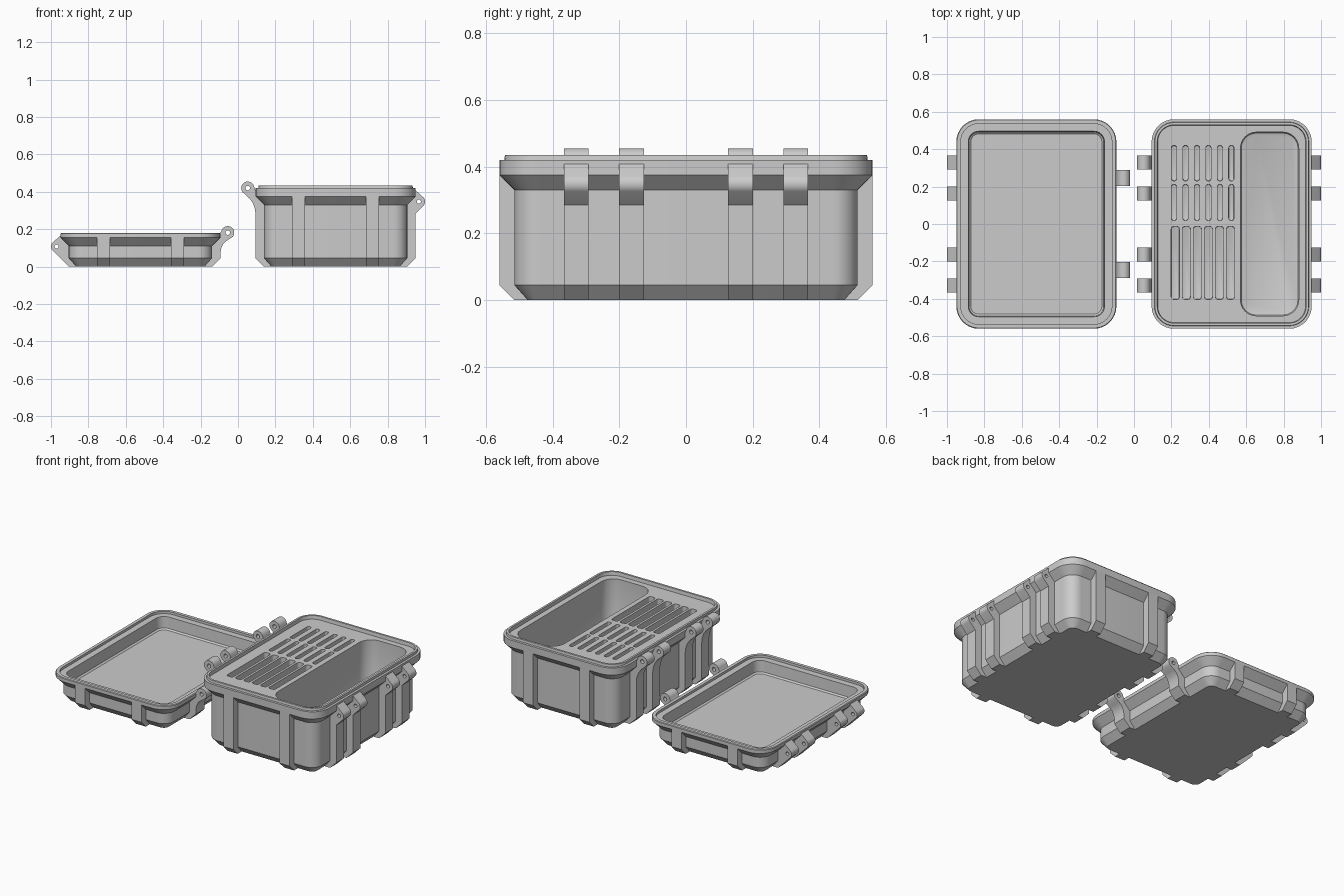
import bpy, bmesh, math
from mathutils import Vector

cube = bpy.data.objects.get("Cube")
if cube:
    bpy.data.objects.remove(cube, do_unlink=True)

grey = bpy.data.materials.new("plain grey")
grey.use_nodes = True
grey.diffuse_color = (0.6, 0.6, 0.6, 1)
grey.node_tree.nodes["Principled BSDF"].inputs["Base Color"].default_value = (0.6, 0.6, 0.6, 1)

HALF_X, HALF_Y, CORNER = 0.428, 0.56, 0.12
BOX_X, LID_X = 0.522, -0.522
DECK_Z = 0.413
PAIRS = (-0.329, -0.1635, 0.1635, 0.329)   # ribs on the long sides
RIB_W = 0.074


def finish(bm, name):
    bmesh.ops.recalc_face_normals(bm, faces=bm.faces)
    mesh = bpy.data.meshes.new(name)
    bm.to_mesh(mesh)
    bm.free()
    mesh.materials.append(grey)
    obj = bpy.data.objects.new(name, mesh)
    bpy.context.collection.objects.link(obj)
    return obj


def activate(obj):
    bpy.ops.object.select_all(action='DESELECT')
    obj.select_set(True)
    bpy.context.view_layer.objects.active = obj


def smooth(obj):
    activate(obj)
    bpy.ops.object.shade_smooth_by_angle(angle=math.radians(30))


def cut(obj, cutter):
    mod = obj.modifiers.new("cut", 'BOOLEAN')
    mod.operation, mod.solver, mod.object = 'DIFFERENCE', 'EXACT', cutter
    activate(obj)
    bpy.ops.object.modifier_apply(modifier=mod.name)
    bpy.data.objects.remove(cutter, do_unlink=True)


def loft(bm, cx, cy, hx, hy, radius, profile, steps=8):
    """Stack rounded rectangles given as (inset, z) and cap both ends."""
    rings = []
    for inset, z in profile:
        r = max(radius - inset, 0.004)
        ring = []
        for q, (sx, sy) in enumerate(((1, 1), (-1, 1), (-1, -1), (1, -1))):
            for i in range(steps + 1):
                a = math.pi / 2 * (q + i / steps)
                ring.append(bm.verts.new((cx + sx * (hx - inset - r) + r * math.cos(a),
                                          cy + sy * (hy - inset - r) + r * math.sin(a), z)))
        rings.append(ring)
    n = len(rings[0])
    for low, high in zip(rings, rings[1:]):
        for i in range(n):
            j = (i + 1) % n
            bm.faces.new((low[i], low[j], high[j], high[i]))
    bm.faces.new(rings[0][::-1])
    bm.faces.new(rings[-1])


def shell(name, cx, profile):
    bm = bmesh.new()
    loft(bm, cx, 0, HALF_X, HALF_Y, CORNER, profile)
    return finish(bm, name)


def prism(bm, origin, out, width, profile):
    """Extrude an (outward, z) profile sideways along a wall."""
    side = Vector((-out.y, out.x, 0)) * width / 2
    ends = [[bm.verts.new(origin + out * d + Vector((0, 0, z)) + side * s) for d, z in profile]
            for s in (-1, 1)]
    n = len(profile)
    for i in range(n):
        j = (i + 1) % n
        bm.faces.new((ends[0][i], ends[0][j], ends[1][j], ends[1][i]))
    bm.faces.new(ends[0][::-1])
    bm.faces.new(ends[1])


def arc(centre, r, start, end, steps=14):
    angles = [math.radians(start + (end - start) * i / steps) for i in range(steps + 1)]
    return [(centre[0] + r * math.cos(a), centre[1] + r * math.sin(a)) for a in angles]


def wall_ribs(name, cx, sign, ys, width, profile, pin, hole):
    """Ribs with lugs on a long wall, drilled for a pin."""
    bm = bmesh.new()
    for y in ys:
        prism(bm, Vector((cx + sign * HALF_X, y, 0)), Vector((sign, 0, 0)), width, profile)
    ribs = finish(bm, name)
    bm = bmesh.new()
    prism(bm, Vector((cx + sign * HALF_X, 0, 0)), Vector((sign, 0, 0)), 1.0,
          arc(pin, hole, 0, 345, 23))
    cut(ribs, finish(bm, name + "_drill"))
    smooth(ribs)


def end_ribs(name, cx, top):
    """Plain ribs on both short walls."""
    bm = bmesh.new()
    for sign in (-1, 1):
        for dx in (-0.198, 0.198):
            prism(bm, Vector((cx + dx, sign * HALF_Y, 0)), Vector((0, sign, 0)), 0.07,
                  FOOT + [(0, top), (-0.052, top), HEEL])
    finish(bm, name)


# Shared lower part of every rib
FOOT = [(-0.09, 0), (-0.045, 0), (0, 0.045)]
HEEL = (-0.055, 0.045)

# Box: outer wall, flared rim, sealing lip and deck
box = shell("box_body", BOX_X, [
    (0.085, 0), (0.045, 0.045), (0.045, 0.33), (0, 0.375), (0, 0.42), (0.015, 0.42),
    (0.017, 0.435), (0.03, 0.435), (0.033, DECK_Z)])

# Pocket and card slots sunk into the deck
bm = bmesh.new()


def sink(x, y, hx, hy, radius, floor, fillet):
    loft(bm, x, y, hx, hy, radius, [
        (fillet, floor), (0.3 * fillet, floor + 0.3 * fillet), (0, floor + fillet),
        (0, DECK_Z + 0.05)], 6)


sink(0.725, 0, 0.156, 0.491, 0.085, 0.05, 0.015)
for col in range(6):
    for y, hy in ((0.325, 0.095), (0.115, 0.097)):
        sink(0.214 + col * 0.0613, y, 0.014, hy, 0.0135, 0.25, 0.004)
    sink(0.221 + col * 0.059, -0.208, 0.022, 0.195, 0.015, 0.2, 0.004)
cut(box, finish(bm, "deck_cutter"))
smooth(box)

# Lid: shallow tray with stepped rim and a thick floor
lid = shell("lid_body", LID_X, [
    (0.085, 0), (0.045, 0.045), (0.045, 0.11), (0, 0.155), (0, 0.176), (0.004, 0.18),
    (0.024, 0.18), (0.024, 0.165), (0.064, 0.165), (0.068, 0.094), (0.078, 0.086)])
smooth(lid)

end_ribs("box_end_ribs", BOX_X, 0.38)
end_ribs("lid_end_ribs", LID_X, 0.158)

# Box latch lugs and hinge knuckles
pin = (0.017, 0.348)
wall_ribs("box_latch_ribs", BOX_X, 1, PAIRS, RIB_W,
          FOOT + [(0, 0.285)] + arc(pin, 0.033, -40, 45) + [(0, 0.408), (-0.052, 0.405), HEEL],
          pin, 0.011)
pin = (0.042, 0.42)
wall_ribs("box_hinge_ribs", BOX_X, -1, PAIRS, RIB_W,
          FOOT + [(0, 0.28), (0.004, 0.31), (0.015, 0.34), (0.033, 0.365)]
          + arc(pin, 0.035, -40, 170) + [(0, 0.405), (-0.052, 0.4), HEEL], pin, 0.012)

# Lid latch lugs and hinge knuckles
pin = (0.02, 0.108)
wall_ribs("lid_latch_ribs", LID_X, -1, PAIRS, RIB_W,
          FOOT[:2] + arc(pin, 0.03, -45, 45) + [(0, 0.165), (-0.052, 0.155), HEEL], pin, 0.011)
pin = (0.039, 0.182)
wall_ribs("lid_hinge_ribs", LID_X, 1, (-0.246, 0.246), 0.086,
          FOOT + [(0, 0.075), (0.005, 0.1), (0.016, 0.123), (0.036, 0.14)]
          + arc(pin, 0.035, -40, 170) + [(-0.01, 0.17), (-0.052, 0.15), HEEL], pin, 0.012)
